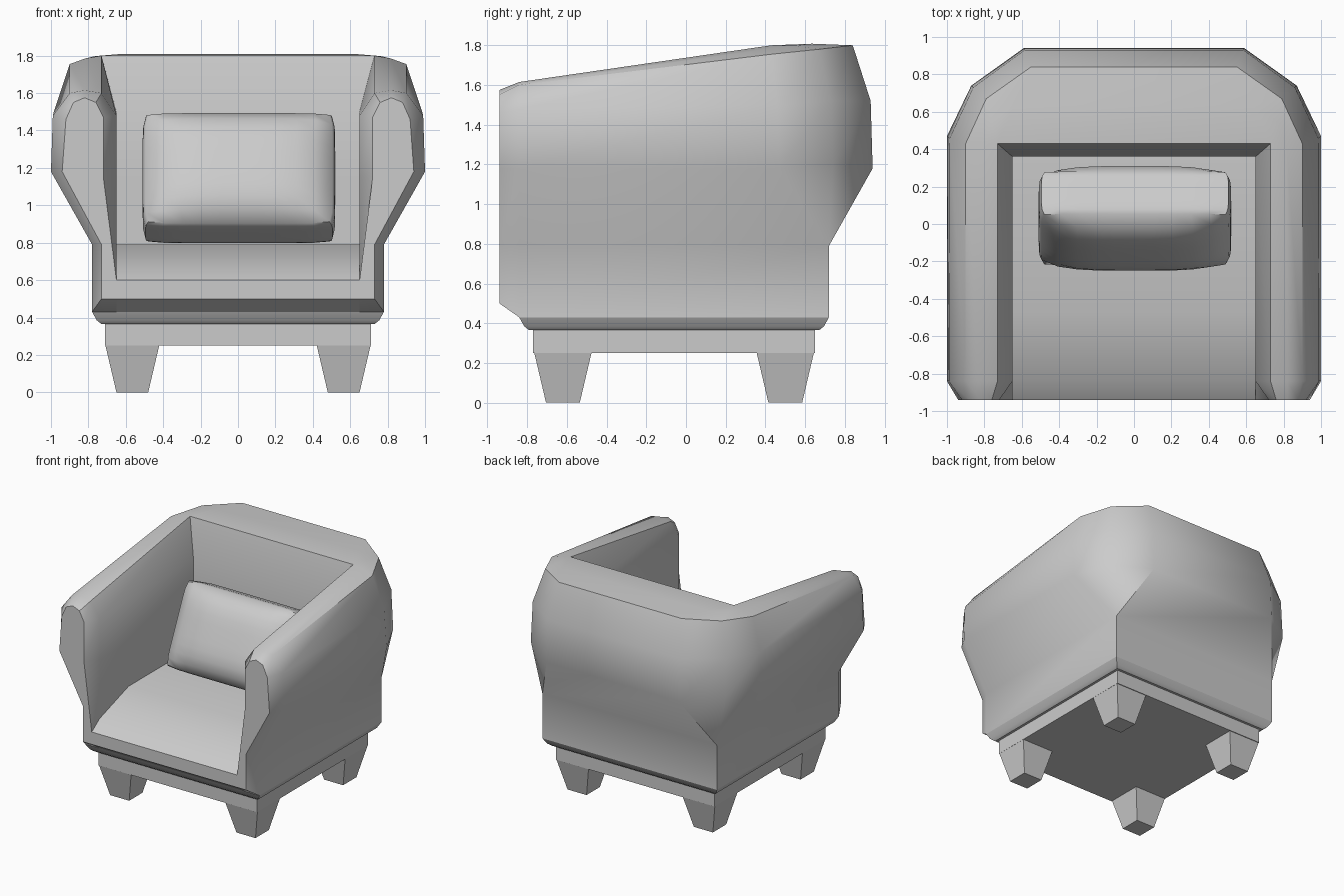
import bpy, bmesh, math
from mathutils import Matrix, Vector

if "Cube" in bpy.data.objects:
    bpy.data.objects.remove(bpy.data.objects["Cube"])

grey = bpy.data.materials.new("upholstery grey")
grey.use_nodes = True
COLOUR = (0.6, 0.6, 0.6, 1)
grey.diffuse_color = COLOUR
grey.node_tree.nodes["Principled BSDF"].inputs["Base Color"].default_value = COLOUR


def finish(bm, name, angle):
    """Clean the mesh, make an object of it and shade it."""
    bmesh.ops.remove_doubles(bm, verts=bm.verts, dist=0.0005)
    bmesh.ops.recalc_face_normals(bm, faces=bm.faces)
    mesh = bpy.data.meshes.new(name)
    bm.to_mesh(mesh)
    bm.free()
    obj = bpy.data.objects.new(name, mesh)
    bpy.context.collection.objects.link(obj)
    mesh.materials.append(grey)
    bpy.ops.object.select_all(action="DESELECT")
    obj.select_set(True)
    bpy.context.view_layer.objects.active = obj
    bpy.ops.object.shade_smooth_by_angle(angle=math.radians(angle))
    return obj


def loft(name, rings, angle=30):
    """Join closed rings of points with faces and cap both ends."""
    bm = bmesh.new()
    rows = [[bm.verts.new(p) for p in ring] for ring in rings]
    count = len(rows[0])
    for a, b in zip(rows, rows[1:]):
        for i in range(count):
            j = (i + 1) % count
            bm.faces.new((a[i], a[j], b[j], b[i]))
    bm.faces.new(rows[0])
    bm.faces.new(rows[-1])
    return finish(bm, name, angle)


def rect(x0, x1, y0, y1, z):
    return [(x0, y0, z), (x1, y0, z), (x1, y1, z), (x0, y1, z)]


# Arms and back: one shell swept round in a U, half of it mirrored
front_face = [(.73, .5), (.73, .79), (.94, 1.18), (.92, 1.46), (.88, 1.55), (.82, 1.575),
              (.76, 1.55), (.72, 1.47), (.72, 1.15), (.65, .6), (.65, .5)]
arm_section = [(.78, .43), (.78, .79), (1, 1.18), (.99, 1.48), (.9, 1.6), (.82, 1.615),
               (.73, 1.6), (.65, 1.48), (.65, 1.15), (.65, .6), (.65, .43)]
inner_wall = [(.73, .43, 1.8)] + [(.65, .36, z) for z in (1.5, 1.15, .6, .43)]


def back_station(wide, shoulder, crest):
    """Section at the rear corner, given its outer points."""
    foot = [(.78, .72, .43), (.78, .72, .79)]
    middle = Vector(crest).lerp(Vector(inner_wall[0]), 0.5) + Vector((0, 0, .008))
    return foot + [wide, shoulder, crest, tuple(middle)] + inner_wall


half = [
    [(x, -.94, z) for x, z in front_face],
    [(x, -.84, z) for x, z in arm_section],
    back_station((1, .47, 1.18), (.985, .46, 1.5), (.9, .43, 1.755)),
    back_station((.87, .74, 1.2), (.86, .73, 1.52), (.79, .67, 1.78)),
    back_station((.59, .94, 1.18), (.585, .93, 1.52), (.55, .84, 1.8)),
]
mirrored = [[(-x, y, z) for x, y, z in ring] for ring in reversed(half)]
loft("arms_and_back", half + mirrored, 38)

# Seat: side profile pulled across between the arms
seat_profile = [(-.94, .5), (-.94, .6), (-.84, .67), (-.47, .79), (.4, .79), (.4, .43), (-.84, .43)]
loft("seat", [[(x, y, z) for y, z in seat_profile] for x in (-.65, .65)])

# Rounded underside of the body
loft("body_underside", [rect(-.78 + d, .78 - d, -.84 + d, .72 - d, z)
                        for d, z in ((0, .43), (.025, .385), (.05, .365))])

# Base frame and four tapered legs
loft("base_frame", [rect(-.71, .71, -.77, .65, z) for z in (.25, .37)])
for side, sx in (("left", 1), ("right", -1)):
    for end, sy in (("front", -1), ("back", 1)):
        cx, cy = sx * .565, -.06 + sy * .56
        rings = [rect(cx - w, cx + w, cy - w, cy + w, z) for w, z in ((.145, .255), (.085, 0))]
        loft(f"{end}_{side}_leg", rings)

# Cushion: a plump box leaning on the back
bm = bmesh.new()
bmesh.ops.create_cube(bm, size=2)
bmesh.ops.subdivide_edges(bm, edges=bm.edges, cuts=9, use_grid_fill=True)
for v in bm.verts:
    u, t, w = v.co
    bulge = (1 - u ** 4) * (1 - w ** 4)
    rim = max(abs(u) ** 12, abs(w) ** 12) * abs(t) ** 6
    pinch = 1 - .03 * rim - .03 * (u * w) ** 8
    v.co = (u * .515 * pinch, t * (.125 + .1 * bulge), w * .335 * pinch)
bm.transform(Matrix.Translation((.005, .03, 1.145)) @ Matrix.Rotation(math.radians(-25), 4, "X"))
finish(bm, "cushion", 50)
